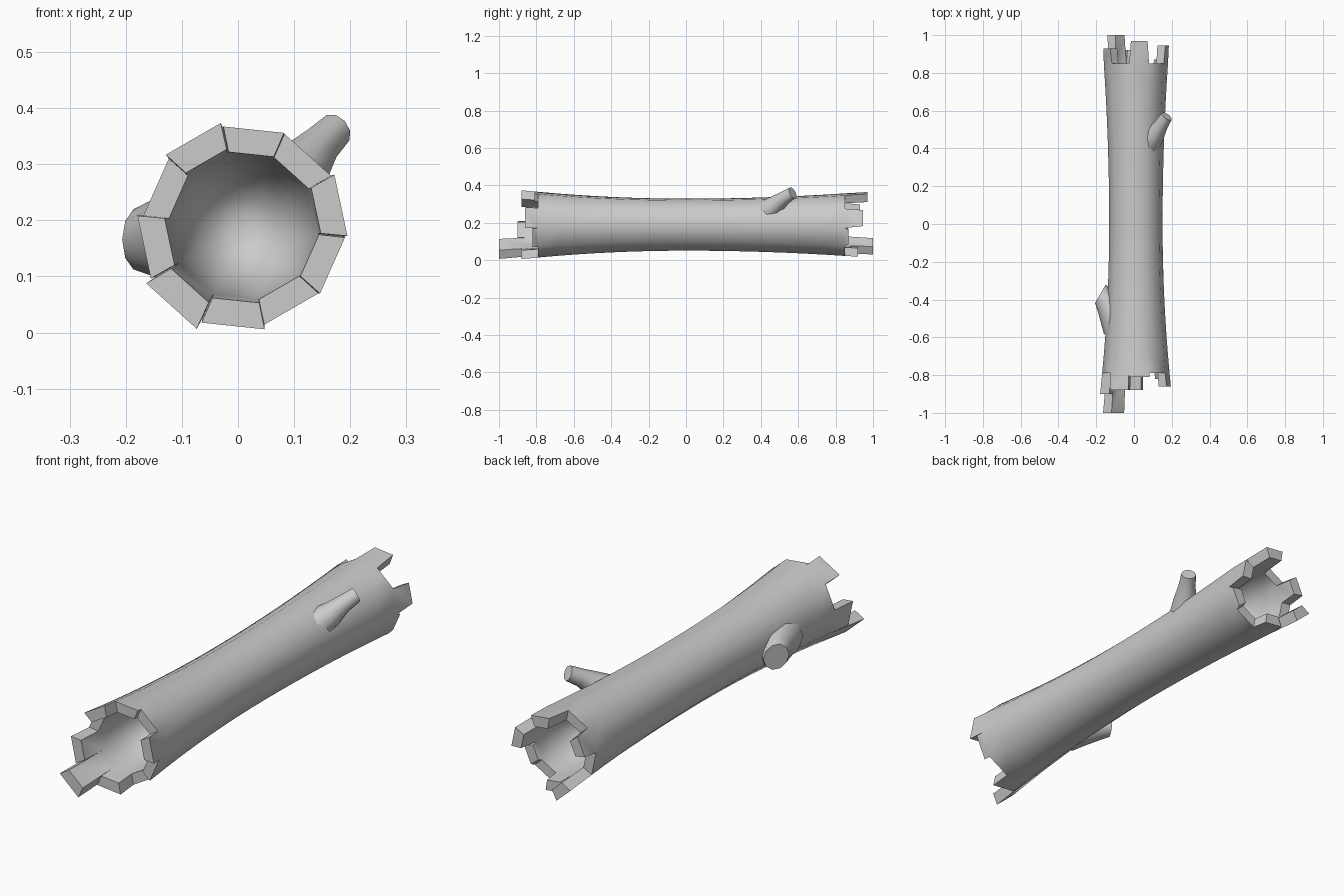
import bpy, bmesh, math
from mathutils import Vector

if "Cube" in bpy.data.objects:
    bpy.data.objects.remove(bpy.data.objects["Cube"])

SIDES = 10
CX, CZ = 0.01, 0.19
START = math.radians(-6)


def radius(y):
    # waisted trunk, a little wider at the front
    return 0.142 + (0.06 if y < 0 else 0.04) * y * y


def finish(bm, name):
    bmesh.ops.recalc_face_normals(bm, faces=bm.faces)
    me = bpy.data.meshes.new(name)
    bm.to_mesh(me)
    bm.free()
    ob = bpy.data.objects.new(name, me)
    bpy.context.collection.objects.link(ob)
    bpy.context.view_layer.objects.active = ob
    ob.select_set(True)
    bpy.ops.object.shade_smooth_by_angle(angle=math.radians(42))
    ob.select_set(False)
    return ob


def bridge(bm, a, b):
    n = len(a)
    return [bm.faces.new((a[i], a[(i + 1) % n], b[(i + 1) % n], b[i])) for i in range(n)]


# Hollow trunk: bowl, rim, outside, rim, bowl in one continuous profile
FRONT, BACK, WALL = -0.79, 0.85, 0.046


def bowl(y, s):
    # from the rim inwards
    r = radius(y) - WALL
    return [(y - s * 0.27 * math.sin(t * math.pi / 2), r * math.cos(t * math.pi / 2) ** 0.8)
            for t in (0, 0.2, 0.4, 0.6, 0.8, 0.93)]


outside = [FRONT + (BACK - FRONT) * i / 16 for i in range(17)]
profile = bowl(FRONT, -1)[::-1] + [(y, radius(y)) for y in outside] + bowl(BACK, 1)

bm = bmesh.new()
rings = []
for y, r in profile:
    rings.append([bm.verts.new((CX + r * math.cos(START + math.tau * k / SIDES), y,
                                CZ + r * math.sin(START + math.tau * k / SIDES)))
                  for k in range(SIDES)])
bands = [bridge(bm, rings[i], rings[i + 1]) for i in range(len(rings) - 1)]
bm.faces.new(rings[0])
bm.faces.new(rings[-1])

# Broken ends: each rim facet is pulled out to its own length
front_tips = [-0.86, None, -0.81, -0.88, None, -0.9, -1.0, -0.88, None, -0.82]
back_tips = [0.945, None, 0.97, None, 0.93, None, 1.0, 0.92, None, 0.87]
for band, tips, base, taper in ((bands[5], front_tips, FRONT, 0.97),
                                (bands[22], back_tips, BACK, 0.8)):
    for face, tip in zip(list(band), tips):
        if tip is None:
            continue
        new = bmesh.ops.extrude_discrete_faces(bm, faces=[face])["faces"][0]
        flare = radius(tip) / radius(base)
        mid = new.calc_center_median()
        for v in new.verts:
            # narrow the tooth sideways, keeping the wall thickness
            side = Vector((-(mid.z - CZ), 0, mid.x - CX)).normalized()
            off = (v.co - mid).dot(side)
            co = v.co - side * off * (1 - taper)
            v.co = (CX + (co.x - CX) * flare, tip, CZ + (co.z - CZ) * flare)
finish(bm, "hollow_trunk")


# Broken branch stubs: rings of (centre, radius, axis) ending in a flat cut
def stub(name, stations):
    bm = bmesh.new()
    loops = []
    for c, r, axis in stations:
        q = Vector(axis).to_track_quat('Z', 'Y')
        loops.append([bm.verts.new(Vector(c) + q @ Vector((r * math.cos(a), r * math.sin(a), 0)))
                      for a in (math.tau * k / 10 for k in range(10))])
    for a, b in zip(loops, loops[1:]):
        bridge(bm, a, b)
    bm.faces.new(loops[0])
    bm.faces.new(loops[-1])
    return finish(bm, name)


stub("upper_branch_stub", [
    ((0.085, 0.44, 0.265), 0.065, (0.55, 0.55, 0.6)),
    ((0.118, 0.48, 0.298), 0.050, (0.55, 0.6, 0.55)),
    ((0.145, 0.525, 0.332), 0.037, (0.5, 0.7, 0.5)),
    ((0.173, 0.57, 0.360), 0.032, (0.5, 0.75, 0.4))])
stub("side_knot", [
    ((-0.09, -0.53, 0.17), 0.088, (-0.6, 0.75, 0)),
    ((-0.118, -0.47, 0.17), 0.078, (-0.65, 0.7, 0)),
    ((-0.15, -0.41, 0.168), 0.067, (-0.75, 0.6, 0)),
    ((-0.178, -0.37, 0.166), 0.056, (-0.85, 0.5, 0))])
